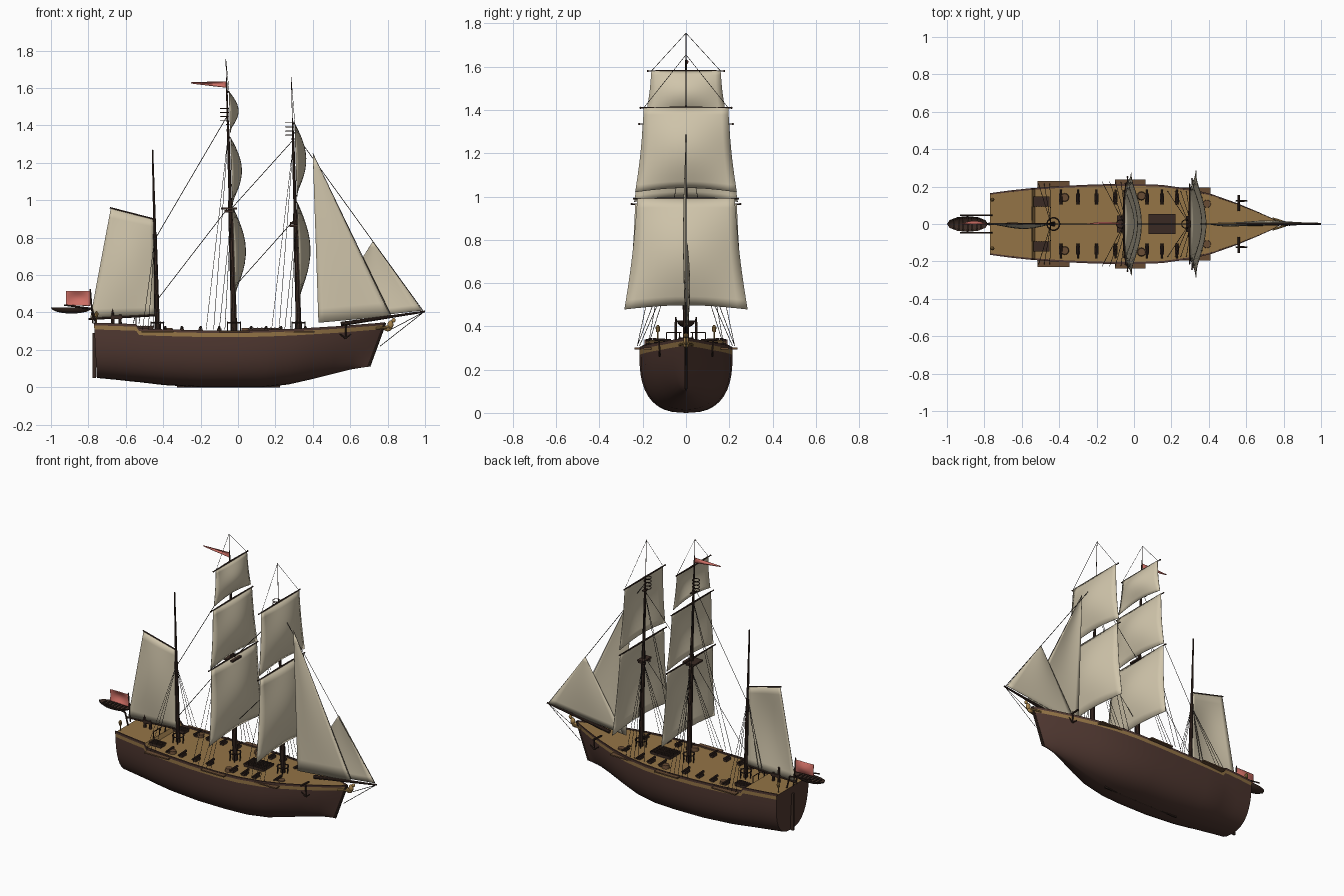
import bpy, bmesh, math
from mathutils import Vector, Matrix

if "Cube" in bpy.data.objects:
    bpy.data.objects.remove(bpy.data.objects["Cube"])

def material(name, rgb):
    m = bpy.data.materials.new(name)
    m.diffuse_color = [((c / 255 + .055) / 1.055) ** 2.4 for c in rgb] + [1]
    m.use_nodes = True
    m.node_tree.nodes["Principled BSDF"].inputs["Base Color"].default_value = m.diffuse_color
    return m

HULL = material("hull_brown", (80, 56, 49))
WOOD = material("dark_wood", (58, 42, 35))
DECK = material("deck_yellow", (148, 116, 70))
BROWN = material("mid_brown", (104, 76, 52))
SAIL = material("sail_canvas", (208, 197, 171))
RED = material("flag_red", (208, 112, 102))
ROPE = material("rope_black", (45, 40, 37))
GOLD = material("gold_trim", (165, 130, 75))

def finish(bm, name, *mats, angle=35):
    bmesh.ops.recalc_face_normals(bm, faces=bm.faces)
    me = bpy.data.meshes.new(name)
    bm.to_mesh(me)
    bm.free()
    ob = bpy.data.objects.new(name, me)
    bpy.context.collection.objects.link(ob)
    for m in mats:
        me.materials.append(m)
    bpy.context.view_layer.objects.active = ob
    ob.select_set(True)
    bpy.ops.object.shade_smooth_by_angle(angle=math.radians(angle))
    ob.select_set(False)
    return ob

def rod(bm, a, b, r1, r2=None, n=8):
    a, b = Vector(a), Vector(b)
    rot = (b - a).to_track_quat('Z', 'Y').to_matrix().to_4x4()
    bmesh.ops.create_cone(bm, cap_ends=True, segments=n, radius1=r1, radius2=r1 if r2 is None else r2,
                          depth=(b - a).length, matrix=Matrix.Translation((a + b) / 2) @ rot)

def box(bm, c, s):
    bmesh.ops.create_cube(bm, size=1, matrix=Matrix.Translation(c) @ Matrix.Diagonal((*s, 1)))

def ball(bm, c, s):
    bmesh.ops.create_uvsphere(bm, u_segments=12, v_segments=8, radius=1,
                              matrix=Matrix.Translation(c) @ Matrix.Diagonal((*s, 1)))

def ring(bm, c, r, t, n=14):
    p = [Vector(c) + Vector((r * math.cos(i * math.tau / n), r * math.sin(i * math.tau / n), 0)) for i in range(n)]
    for i in range(n):
        rod(bm, p[i - 1], p[i], t, n=5)

def patch(name, corners, belly, mat, arch=0, waist=0, n=12):
    """Curved cloth between four corners: bottom a, b and top c, d."""
    a, b, c, d = map(Vector, corners)
    bm = bmesh.new()
    g = []
    for j in range(n + 1):
        v = j / n
        for i in range(n + 1):
            u = i / n
            p = a.lerp(b, u).lerp(d.lerp(c, u), v)
            p += Vector(belly) * math.sin(math.pi * u) * math.sin(math.pi * v)
            p.z += arch * math.sin(math.pi * u) * (1 - v)
            p.y *= 1 - waist * math.sin(math.pi * v)
            g.append(bm.verts.new(p))
    for j in range(n):
        for i in range(n):
            k = j * (n + 1) + i
            bm.faces.new((g[k], g[k + 1], g[k + n + 2], g[k + n + 1]))
    bmesh.ops.remove_doubles(bm, verts=bm.verts, dist=1e-5)
    ob = finish(bm, name, mat, angle=60)
    m = ob.modifiers.new("thickness", 'SOLIDIFY')
    m.thickness, m.offset = .003, 0

# Hull: top x, keel x, half width, rail height, keel height, fullness
stations = [(-.77, -.755, .165, .345, .05, 2.6), (-.66, -.65, .18, .342, .04, 2.6), (-.545, -.54, .192, .338, .028, 2.6),
            (-.53, -.525, .193, .315, .027, 2.6), (-.4, -.4, .203, .31, .012, 2.6), (-.2, -.2, .212, .305, 0, 2.6),
            (0, 0, .215, .304, 0, 2.6), (.15, .13, .209, .307, 0, 2.5), (.3, .27, .188, .313, .015, 2.4),
            (.42, .38, .158, .32, .04, 2.2), (.55, .5, .112, .328, .07, 2), (.66, .6, .066, .337, .095, 1.9),
            (.74, .66, .03, .343, .105, 1.8), (.785, .7, .004, .348, .11, 1.7)]
bm = bmesh.new()
rings, R = [], 11
for xt, xb, w, zt, zb, p in stations:
    half = []
    for i in range(R):
        t = (i / (R - 1)) ** 1.8
        half.append((w * max(.003 / w, (1 - (1 - t) ** p) ** (1 / p)), zb + t * (zt - .036 - zb)))
    half += [(w, zt - .014), (w, zt), (w * .95, zt), (w * .95, zt - .008)]
    pts = [(-y, z) for y, z in reversed(half)] + half
    rings.append([bm.verts.new((xb + (xt - xb) * (z - zb) / (zt - zb), y, z)) for y, z in pts])
N = len(rings[0])
for A, B in zip(rings, rings[1:]):
    for i in range(N):
        j = (i + 1) % N
        f = bm.faces.new((A[i], A[j], B[j], B[i]))
        row = min(i, N - 2 - i)
        f.material_index = 1 if i == N - 1 or row == 3 else 0
bm.faces.new(rings[0])
bm.faces.new(rings[-1])
finish(bm, "hull", HULL, DECK)

# Keel, stem post and rudder
bm = bmesh.new()
rod(bm, (.70, 0, .112), (.785, 0, .345), .008)
box(bm, (-.05, 0, .006), (.55, .01, .012))
box(bm, (-.768, 0, .17), (.02, .014, .24))
finish(bm, "rudder_and_stem", WOOD)

# Masts: base x, slope, and (height, radius) steps
def main_x(z): return -.02 - .031 * (z - .3)
def fore_x(z): return .325 - .03 * (z - .3)
def mizzen_x(z): return -.43 - .028 * (z - .3)
for name, fx, steps in (
        ("main_mast", main_x, [(.28, 1.0, .016, .012), (.94, 1.38, .009, .007), (1.34, 1.63, .006, .004), (1.62, 1.755, .002, .0015)]),
        ("fore_mast", fore_x, [(.28, .93, .015, .012), (.87, 1.32, .009, .007), (1.3, 1.42, .006, .004), (1.4, 1.66, .002, .0015)]),
        ("mizzen_mast", mizzen_x, [(.28, .82, .013, .01), (.8, 1.27, .008, .004)])):
    bm = bmesh.new()
    for z1, z2, r1, r2 in steps:
        rod(bm, (fx(z1), 0, z1), (fx(z2), 0, z2), r1, r2, 10)
    finish(bm, name, WOOD)

# Square sails with their yards: foot, head, half widths
yards, ropes = bmesh.new(), bmesh.new()
for label, fx, sails in (
        ("main", main_x, [(.49, .965, .275, .235), (.975, 1.335, .24, .2), (1.36, 1.58, .19, .16)]),
        ("fore", fore_x, [(.478, .99, .285, .225), (1.02, 1.41, .235, .195)])):
    for k, (z1, z2, w1, w2) in enumerate(sails):
        xa, xb = fx(z1) + .012, fx(z2) + .012
        patch(f"{label}_square_sail_{k + 1}", [(xa, -w1, z1), (xa, w1, z1), (xb, w2, z2), (xb, -w2, z2)],
              (.062 - .008 * k, 0, 0), SAIL, arch=.02, waist=.03)
        for s in (-1, 1):
            rod(yards, (xb - .006, 0, z2), (xb - .006, s * (w2 + .016), z2), .006, .003, 8)
            ball(yards, (xb - .006, s * (w2 + .016), z2), (.005, .005, .005))
    for s in (-1, 1):  # lifts from the pole to the top yard
        zt = 1.755 if label == "main" else 1.655
        rod(ropes, (fx(zt), 0, zt), (xb, s * w2, z2), .0012, n=4)
finish(yards, "yards", WOOD)

# Fore-and-aft sails
patch("spanker_sail", [(-.79, 0, .37), (-.44, 0, .385), (-.452, 0, .9), (-.68, 0, .957)], (0, -.025, 0), SAIL)
patch("inner_jib", [(.43, 0, .345), (.815, 0, .38), (.4, 0, 1.25), (.4, 0, 1.25)], (0, -.012, 0), SAIL)
patch("outer_jib", [(.45, .006, .35), (.985, .006, .41), (.722, .006, .782), (.722, .006, .782)], (0, .012, 0), SAIL)
bm = bmesh.new()
rod(bm, (-.44, 0, .385), (-.8, 0, .365), .006)
rod(bm, (-.452, 0, .9), (-.685, 0, .96), .004)
finish(bm, "boom_and_gaff", WOOD)

# Flags
patch("stern_flag", [(-.92, 0, .44), (-.79, 0, .435), (-.79, 0, .515), (-.92, 0, .515)], (0, .015, 0), RED)
patch("pennant", [(-.25, 0, 1.625), (-.062, 0, 1.602), (-.062, 0, 1.635), (-.25, 0, 1.63)], (0, .01, 0), RED)

# Bowsprit
bm = bmesh.new()
rod(bm, (.55, 0, .338), (1.0, 0, .405), .012, .005, 10)
finish(bm, "bowsprit", WOOD)

# Tops, crosstrees, parrel hoops and fife rings on the masts
bm = bmesh.new()
for fx, z, w in ((main_x, .955, .045), (fore_x, .878, .042)):
    box(bm, (fx(z) - .008, 0, z), (.085 if w > .043 else .045, 2 * w, .01))
    for s in (-1, 1):
        box(bm, (fx(z) - .008, s * w * .6, z - .014), (.05, .008, .014))
    zc = z + .45
    box(bm, (fx(zc), 0, zc), (.02, .04, .006))
    for i in range(4):
        ring(bm, (fx(zc) - .018, 0, zc + .02 + i * .022), .022, .0025)
for fx in (main_x, fore_x, mizzen_x):
    ring(bm, (fx(.34), 0, .345), .034, .004)
    for i in range(6):
        a = i * math.tau / 6
        x, y = fx(.34) + .034 * math.cos(a), .034 * math.sin(a)
        rod(bm, (x, y, .295), (x, y, .352), .003, n=6)
finish(bm, "tops_and_fife_rails", WOOD)

# Shrouds, backstays and stays
chans = [(main_x, -.02, .235, (.9, 1.35)), (fore_x, .33, .185, (.86, 1.3)), (mizzen_x, -.43, .225, (.8,))]
for fx, cx, y, tops in chans:
    for zt in tops:
        for d in ((.02, .05, .08) if zt < 1 else (.11, .15)):
            for s in (-1, 1):
                rod(ropes, (fx(zt), 0, zt), (cx - d, s * (y - .01), .31), .0014, n=4)
for a, az, b, bz in ((-.058, 1.45, -.445, .79), (-.045, .97, -.43, .47), (.293, 1.32, -.04, .95), (.305, .9, -.025, .53),
                     (.295, 1.37, .99, .408), (.4, 1.25, .82, .38), (.99, .4, .80, .30), (.99, .4, .76, .22),
                     (-.45, .8, -.56, .34), (-.45, .8, -.53, .34)):
    rod(ropes, (a, 0, az), (b, 0, bz), .0018, n=4)
finish(ropes, "rigging", ROPE)

# Channels on the hull sides, rope coils and hatch rails
bm = bmesh.new()
for x, y, w in ((-.43, .212, .17), (-.02, .22, .165), (.33, .178, .16)):
    for s in (-1, 1):
        box(bm, (x, s * y, .298), (w, .036, .008))
        rod(bm, (x + .06, s * (y - .07), .295), (x + .06, s * (y - .07), .318), .024, .02, 12)
finish(bm, "channels_and_coils", BROWN)

# Guns along the deck
bm = bmesh.new()
for x in (-.39, -.3, -.2, -.1, .07, .15, .23, .36):
    y = .15 if x < .3 else .11
    for s in (-1, 1):
        box(bm, (x, s * (y - .01), .306), (.022, .045, .016))
        rod(bm, (x, s * (y - .045), .32), (x, s * (y + .035), .32), .008, .005)
finish(bm, "deck_guns", WOOD)

# Gratings: main hatch and two companion ladders
bm = bmesh.new()
for cx, cy, z, lx, ly in ((.15, 0, .31, .14, .1), (-.495, .12, .32, .08, .05), (-.495, -.12, .32, .08, .05)):
    box(bm, (cx, cy, z - .005), (lx, ly, .012))
    for i in range(7):
        box(bm, (cx + lx * (i / 6 - .5), cy, z + .004), (.006, ly + .006, .01))
    for i in range(5):
        box(bm, (cx, cy + ly * (i / 4 - .5), z + .003), (lx, .005, .009))
finish(bm, "hatch_gratings", WOOD)

# Ship's wheel, poop rail, davits, flagstaff
bm = bmesh.new()
for x in (-.67, -.63):
    rod(bm, (x, 0, .335), (x, 0, .43 if x < -.65 else .39), .009, .007)
box(bm, (-.65, 0, .375), (.06, .018, .02))
for s in (-1, 1):
    rod(bm, (-.545, s * .02, .372), (-.545, s * .09, .372), .003)
    for y in (.03, .09):
        rod(bm, (-.545, s * y, .33), (-.545, s * y, .372), .003)
    rod(bm, (-.76, s * .047, .34), (-.78, s * .047, .42), .005)
    rod(bm, (-.78, s * .047, .42), (-.93, s * .047, .44), .005, .004)
    rod(bm, (.56, s * .07, .335), (.56, s * .155, .34), .006)          # catheads
    rod(bm, (.575, s * .125, .335), (.575, s * .12, .265), .004)       # anchors
    for e in (-1, 1):
        rod(bm, (.575, s * .122, .262), (.575 + e * .03, s * .124, .285), .005, .003)
rod(bm, (-.775, 0, .34), (-.79, 0, .525), .004)
finish(bm, "deck_fittings", WOOD)

# Stern boat hung from the davits
bm = bmesh.new()
ball(bm, (0, 0, 0), (.11, .042, .032))
bmesh.ops.bisect_plane(bm, geom=bm.verts[:] + bm.edges[:] + bm.faces[:], plane_co=(0, 0, 0), plane_no=(0, 0, 1), clear_outer=True)
for i in range(-3, 4):
    box(bm, (i * .024, 0, -.006), (.008, .076 - abs(i) * .008, .004))
bmesh.ops.translate(bm, verts=bm.verts, vec=(-.89, 0, .426))
finish(bm, "stern_boat", WOOD)

# Figurehead and lanterns
bm = bmesh.new()
ball(bm, (.8, 0, .315), (.022, .012, .016))
ball(bm, (.815, 0, .335), (.016, .012, .022))
ball(bm, (.832, 0, .358), (.011, .01, .012))
for s in (-1, 1):
    rod(bm, (.74, s * .03, .315), (.81, s * .008, .32), .006)
    rod(bm, (-.757, s * .13, .34), (-.757, s * .13, .378), .003)
    rod(bm, (-.757, s * .13, .375), (-.757, s * .13, .395), .008, .011)
    rod(bm, (-.757, s * .13, .395), (-.757, s * .13, .407), .011, .003)
finish(bm, "figurehead_and_lanterns", GOLD)
